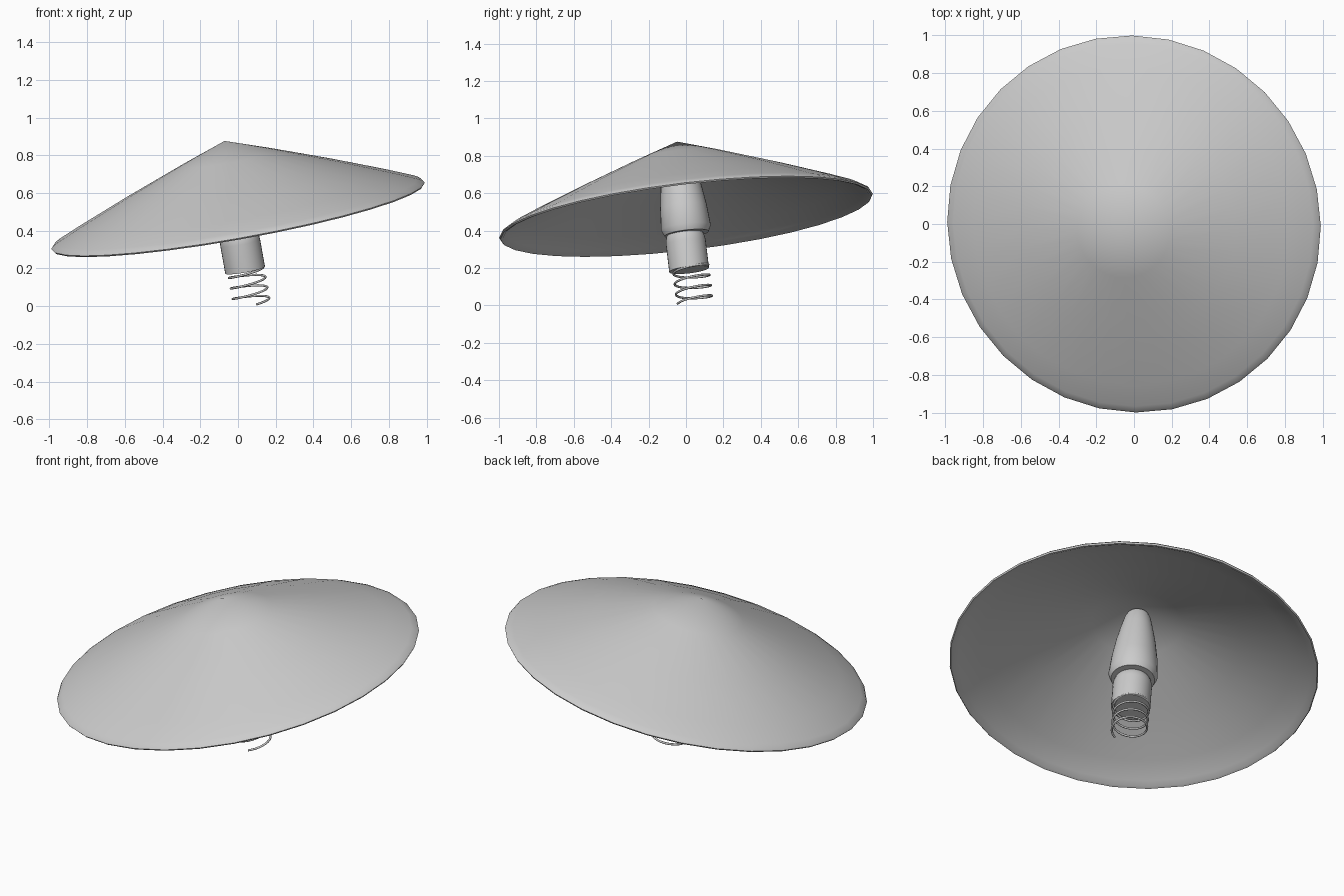
import bpy, bmesh
from math import sin, cos, pi, radians
from mathutils import Matrix, Vector

if "Cube" in bpy.data.objects:
    bpy.data.objects.remove(bpy.data.objects["Cube"])

# Common tilted axis: local z is the lamp axis, local origin is the rim centre
AXIS = Vector((-0.18, -0.12, 1.0)).normalized()
TILT = Vector((0, 0, 1)).rotation_difference(AXIS).to_matrix().to_4x4()
FRAME = Matrix.Translation((0, 0, 0.479)) @ TILT


def lathe(name, profile, offset=(0, 0), segments=32):
    """Revolve (radius, height) points about the lamp axis."""
    bm = bmesh.new()
    rings = []
    for r, h in profile:
        if r == 0:
            rings.append([bm.verts.new((0, 0, h))] * segments)
        else:
            rings.append([bm.verts.new((r * cos(2 * pi * i / segments),
                                        r * sin(2 * pi * i / segments), h))
                          for i in range(segments)])
    for a, b in zip(rings, rings[1:]):
        for i in range(segments):
            j = (i + 1) % segments
            quad = list(dict.fromkeys((a[i], a[j], b[j], b[i])))
            bm.faces.new(quad)
    bmesh.ops.recalc_face_normals(bm, faces=bm.faces)
    mesh = bpy.data.meshes.new(name)
    bm.to_mesh(mesh)
    bm.free()
    obj = bpy.data.objects.new(name, mesh)
    bpy.context.collection.objects.link(obj)
    obj.matrix_world = Matrix.Translation((offset[0], offset[1], 0)) @ FRAME
    bpy.ops.object.select_all(action='DESELECT')
    obj.select_set(True)
    bpy.context.view_layer.objects.active = obj
    bpy.ops.object.shade_smooth_by_angle(angle=radians(40))
    return obj


# Wide, slightly convex conical shade with a thin rounded rim
outer = [(0, 0.406), (0.25, 0.315), (0.58, 0.188), (0.85, 0.078), (0.97, 0.026),
         (0.998, 0.010), (1.006, 0.0), (1.0, -0.008)]
inner = [(0.985, -0.004), (0.96, 0.014), (0.85, 0.066), (0.58, 0.176),
         (0.25, 0.303), (0, 0.394)]
lathe("shade", outer + inner)

# Tapered socket hanging from the shade, chamfered at its lower edge
lathe("socket", [(0, 0.37), (0.06, 0.365), (0.072, 0.34), (0.088, 0.27), (0.108, 0.17),
                 (0.125, 0.05), (0.134, -0.064), (0.119, -0.098), (0, -0.098)],
      offset=(-0.006, -0.008))

# Domed plug below the socket
dome = [(0.107 * sin(a * pi / 16), -0.145 + 0.107 * cos(a * pi / 16)) for a in range(9)]
lathe("plug", dome + [(0.107, -0.295), (0, -0.295)], offset=(-0.014, -0.018))

# Coil spring
turns, steps, radius = 3.5, 24, 0.096
bottom, top, start = -0.474, -0.275, radians(-75)
curve = bpy.data.curves.new("spring", 'CURVE')
curve.dimensions = '3D'
curve.bevel_depth = 0.006
curve.bevel_resolution = 2
curve.use_fill_caps = True
count = int(turns * steps) + 1
spline = curve.splines.new('POLY')
spline.points.add(count - 1)
for k, point in enumerate(spline.points):
    t = k / (count - 1)
    a = start + 2 * pi * turns * t
    point.co = (radius * cos(a), radius * sin(a), bottom + (top - bottom) * t, 1)
spring = bpy.data.objects.new("spring", curve)
bpy.context.collection.objects.link(spring)
spring.matrix_world = Matrix.Translation((-0.01, -0.008, 0)) @ FRAME
